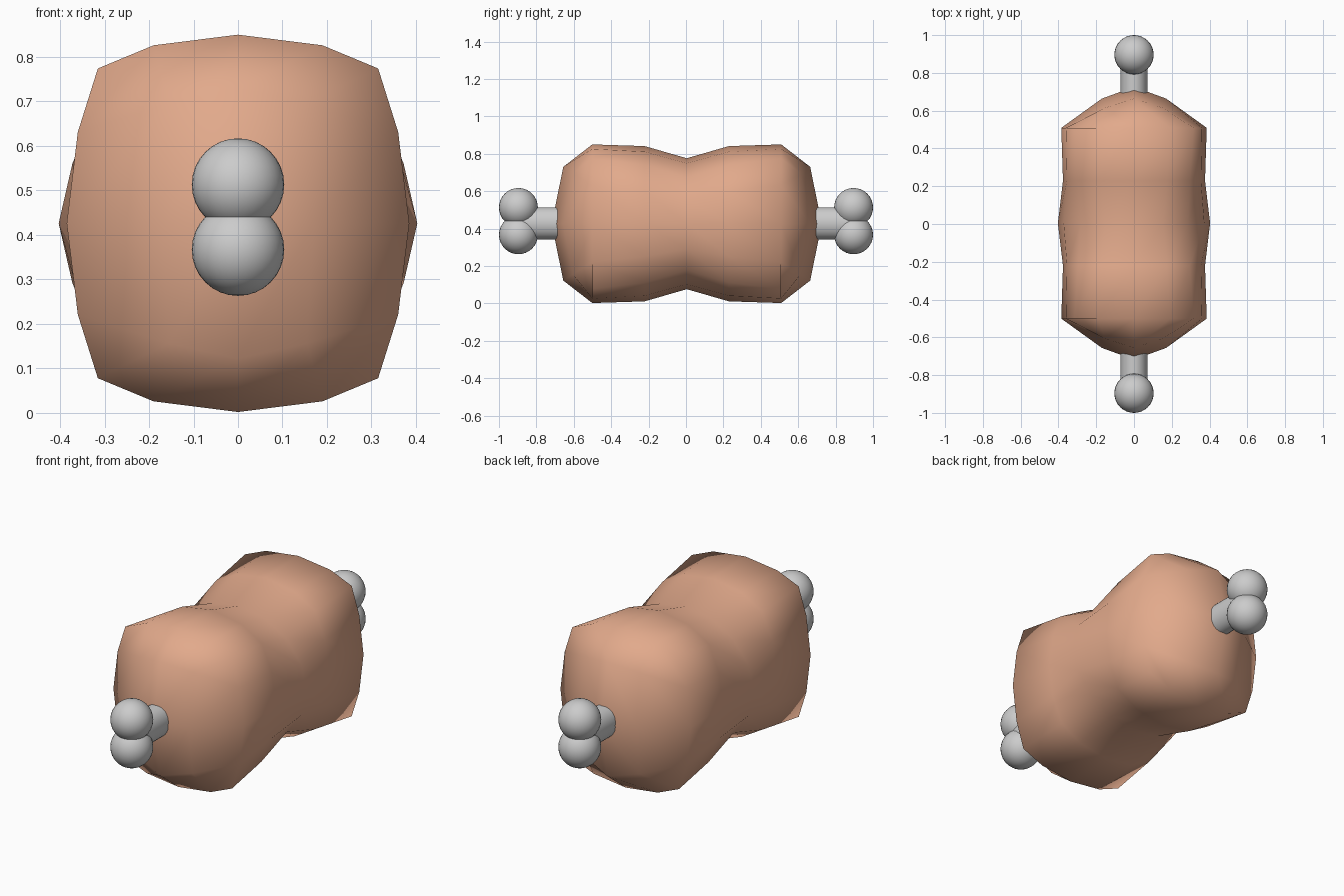
import bpy, bmesh, math

if "Cube" in bpy.data.objects:
    bpy.data.objects.remove(bpy.data.objects["Cube"])

ZC = 0.426  # height of the long axis


def material(name, color):
    m = bpy.data.materials.new(name)
    m.diffuse_color = color
    m.use_nodes = True
    m.node_tree.nodes["Principled BSDF"].inputs["Base Color"].default_value = m.diffuse_color
    return m


# Meat: 16-sided rings along y, each from a quarter profile (top to side)
def full_ring(q):
    right = q + [(x, -z) for x, z in q[-2::-1]]
    return right + [(-x, z) for x, z in right[-2:0:-1]]


waist = [(0.403 * math.sin(a), 0.35 * math.cos(a))
         for a in (i * math.pi / 8 for i in range(5))]
inner = [(0, 0.415), (0.175, 0.385), (0.295, 0.315), (0.355, 0.175), (0.376, 0)]
outer = [(0, 0.424), (0.19, 0.4), (0.315, 0.348), (0.36, 0.205), (0.385, 0)]
stations = [(-0.505, outer), (-0.225, inner), (0, waist), (0.225, inner), (0.505, outer)]

bm = bmesh.new()
rings = [[bm.verts.new((x, y + 0.004, z + ZC)) for x, z in full_ring(q)]
         for y, q in stations]
for a, b in zip(rings, rings[1:]):
    for i in range(16):
        j = (i + 1) % 16
        bm.faces.new((a[i], a[j], b[j], b[i]))

# Domed ends: a 4 x 4 quad grid inside each end ring
border = [(2, 4), (3, 4), (4, 4), (4, 3), (4, 2), (4, 1), (4, 0), (3, 0),
          (2, 0), (1, 0), (0, 0), (0, 1), (0, 2), (0, 3), (0, 4), (1, 4)]
for s, ring in ((-1, rings[0]), (1, rings[-1])):
    grid = dict(zip(border, ring))
    for i in (1, 2, 3):
        for j in (1, 2, 3):
            u, v = i - 2, j - 2
            x, y, z = {0: (0, 0.722, 0), 1: (0.17 * u, 0.66, 0.304 * v),
                       2: (0.155 * u, 0.61, 0.27 * v)}[abs(u) + abs(v)]
            grid[i, j] = bm.verts.new((x, s * y + 0.004, z + ZC))
    for i in range(4):
        for j in range(4):
            bm.faces.new((grid[i, j], grid[i + 1, j], grid[i + 1, j + 1], grid[i, j + 1]))
bmesh.ops.recalc_face_normals(bm, faces=bm.faces)
for f in bm.faces:
    f.smooth = True
mesh = bpy.data.meshes.new("meat")
bm.to_mesh(mesh)
bm.free()
meat = bpy.data.objects.new("meat", mesh)
bpy.context.collection.objects.link(meat)
mesh.materials.append(material("roast", (0.76, 0.40, 0.26, 1)))

# Bone ends: an oval shaft and two knobs on each side
for s, side in ((-1, "front"), (1, "back")):
    bpy.ops.mesh.primitive_cylinder_add(vertices=32, radius=1, depth=1,
                                        location=(0, s * 0.745, 0.428),
                                        rotation=(math.pi / 2, 0, 0))
    shaft = bpy.context.object
    shaft.name = side + "_bone_shaft"
    shaft.scale = (0.072, 0.086, 0.29)
    bpy.ops.object.shade_smooth_by_angle()
    for z, level in ((0.367, "lower"), (0.513, "upper")):
        bpy.ops.mesh.primitive_uv_sphere_add(segments=32, ring_count=16, radius=0.104,
                                             location=(0, s * 0.896, z))
        bpy.context.object.name = f"{side}_{level}_bone_knob"
        bpy.ops.object.shade_smooth()
